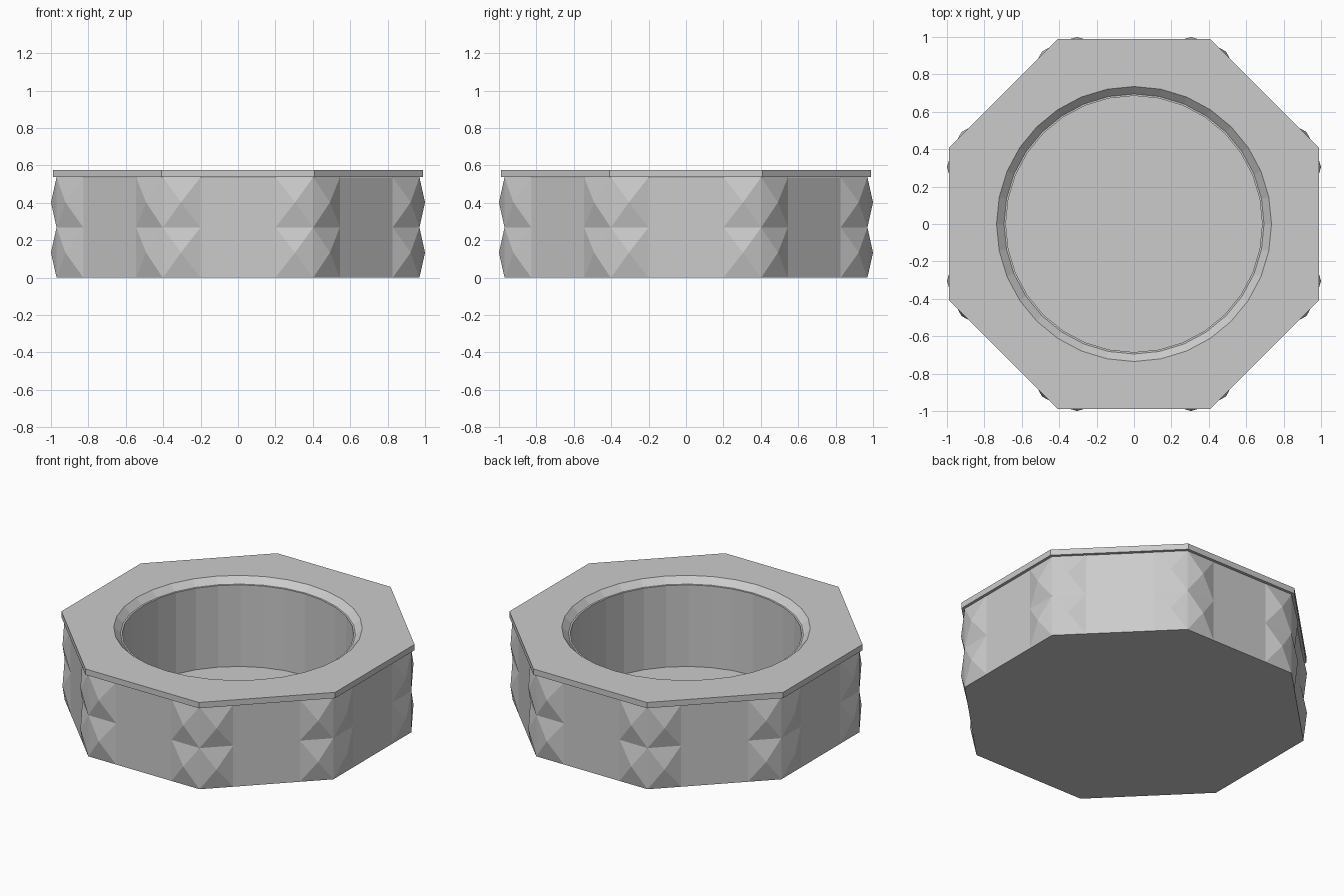
import bpy, bmesh, math

if "Cube" in bpy.data.objects:
    bpy.data.objects.remove(bpy.data.objects["Cube"])

WALL, APEX = 0.97, 1.0            # distance of side faces and stud tips from centre
RIM_Z0, RIM_Z1 = 0.537, 0.575     # rim slab heights


def octagon(bm, apothem, z):
    r = apothem / math.cos(math.pi / 8)
    return [bm.verts.new((r * math.cos(a), r * math.sin(a), z))
            for a in (math.radians(22.5 + 45 * k) for k in range(8))]


def circle(bm, r, z):
    return [bm.verts.new((r * math.cos(a), r * math.sin(a), z))
            for a in (math.radians(11.25 * k) for k in range(32))]


def skin(bm, a, b):
    n = len(a)
    for i in range(n):
        j = (i + 1) % n
        bm.faces.new((a[i], a[j], b[j], b[i]))


def annulus(bm, octo, circ):
    # each octagon side meets four circle segments
    for k in range(8):
        arc = [circ[(4 * k + 2 + s) % 32] for s in range(4, -1, -1)]
        bm.faces.new([octo[k], octo[(k + 1) % 8]] + arc)


def finish(bm, name, fix_normals=True):
    if fix_normals:
        bmesh.ops.recalc_face_normals(bm, faces=bm.faces)
    mesh = bpy.data.meshes.new(name)
    bm.to_mesh(mesh)
    bm.free()
    obj = bpy.data.objects.new(name, mesh)
    bpy.context.collection.objects.link(obj)
    return obj


# octagonal cup body with round bore and very thin floor
bm = bmesh.new()
bottom, top = octagon(bm, WALL, 0), octagon(bm, WALL, RIM_Z0 - 0.001)
bore_top, bore_low = circle(bm, 0.685, RIM_Z0 - 0.001), circle(bm, 0.685, 0.004)
bm.faces.new(bottom)
skin(bm, bottom, top)
annulus(bm, top, bore_top)
skin(bm, bore_top, bore_low)
bm.faces.new(bore_low)
finish(bm, "body")

# overhanging rim slab with chamfered opening
bm = bmesh.new()
low, high = octagon(bm, 0.988, RIM_Z0), octagon(bm, 0.988, RIM_Z1)
hole_low, hole_high = circle(bm, 0.695, RIM_Z0), circle(bm, 0.735, RIM_Z1)
skin(bm, low, high)
annulus(bm, high, hole_high)
skin(bm, hole_high, hole_low)
annulus(bm, low, hole_low)
finish(bm, "rim")

# pyramid studs: two rows beside every corner
bm = bmesh.new()
edge, inner, h = WALL * math.tan(math.pi / 8), 0.2, RIM_Z0 / 2
for k in range(8):
    ca, sa = math.cos(k * math.pi / 4), math.sin(k * math.pi / 4)

    def vert(d, t, z):
        return bm.verts.new((d * ca - t * sa, d * sa + t * ca, z))

    for t0, t1, tip in ((inner, edge, 0.305), (-edge, -inner, -0.305)):
        for z in (0, h):
            base = [vert(WALL, t0, z), vert(WALL, t1, z),
                    vert(WALL, t1, z + h), vert(WALL, t0, z + h)]
            apex = vert(APEX, tip, z + h / 2)
            for i in range(4):
                bm.faces.new((base[i], base[(i + 1) % 4], apex))
finish(bm, "corner_studs", fix_normals=False)
